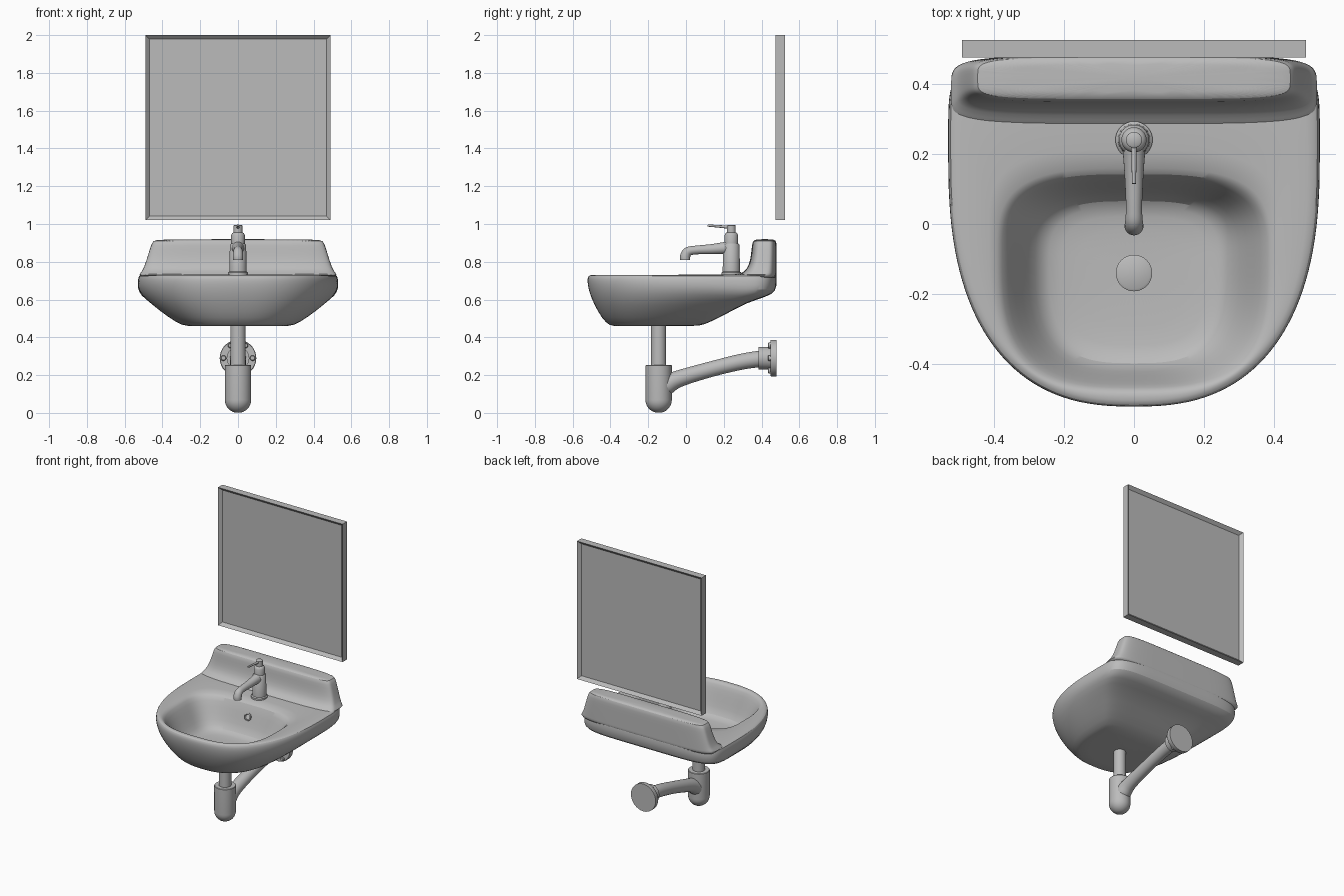
import bpy, bmesh, math
from mathutils import Vector

if "Cube" in bpy.data.objects:
    bpy.data.objects.remove(bpy.data.objects["Cube"])

grey = bpy.data.materials.new("soft grey")
grey.use_nodes = True
COLOUR = (0.5, 0.5, 0.5, 1)
grey.diffuse_color = COLOUR
grey.node_tree.nodes["Principled BSDF"].inputs["Base Color"].default_value = COLOUR


def finish(name, bm, smooth=True, subdivide=0):
    """Turn a bmesh into a named, shaded object."""
    bmesh.ops.recalc_face_normals(bm, faces=bm.faces)
    mesh = bpy.data.meshes.new(name)
    bm.to_mesh(mesh)
    bm.free()
    mesh.materials.append(grey)
    obj = bpy.data.objects.new(name, mesh)
    bpy.context.collection.objects.link(obj)
    if subdivide:
        obj.modifiers.new("smooth", "SUBSURF").levels = subdivide
        obj.modifiers["smooth"].render_levels = subdivide
    if smooth:
        bpy.ops.object.select_all(action="DESELECT")
        obj.select_set(True)
        bpy.context.view_layer.objects.active = obj
        bpy.ops.object.shade_smooth_by_angle(angle=math.radians(40))
    return obj


def loft(name, rings, **options):
    """Skin a list of equal-length point rings and cap both ends."""
    bm = bmesh.new()
    loops = [[bm.verts.new(p) for p in ring] for ring in rings]
    n = len(loops[0])
    for a, b in zip(loops, loops[1:]):
        for i in range(n):
            j = (i + 1) % n
            bm.faces.new((a[i], a[j], b[j], b[i]))
    bm.faces.new(loops[0])
    bm.faces.new(loops[-1])
    return finish(name, bm, **options)


def outline(half, front, back, z_front, z_back, n_front, n_back, split, count=72):
    """Superellipse ring with a different roundness in front and behind."""
    centre = front + split * (back - front)
    points = []
    for i in range(count):
        t = math.tau * (i + 0.5) / count
        c, s = math.cos(t), math.sin(t)
        n = n_back if s > 0 else n_front
        reach = back - centre if s > 0 else centre - front
        x = math.copysign(abs(c) ** (2 / n), c) * half
        y = centre + math.copysign(abs(s) ** (2 / n), s) * reach
        f = (y - front) / (back - front)
        points.append((x, y, z_front + (z_back - z_front) * f * f))
    return points


def turned(name, origin, axis, profile, sides=32):
    """Lathe of (distance along axis, radius) pairs."""
    turn = Vector((0, 0, 1)).rotation_difference(Vector(axis))
    rings = []
    for h, r in profile:
        rings.append([Vector(origin) + turn @ Vector((r * math.cos(math.tau * i / sides),
                      r * math.sin(math.tau * i / sides), h)) for i in range(sides)])
    return loft(name, rings)


def pipe(name, stations, sides=24):
    """Tube in the x = 0 plane through (y, z, radius) stations, smoothly curved."""
    rings = []
    pts = [Vector(s) for s in stations]
    pts = [2 * pts[0] - pts[1]] + pts + [2 * pts[-1] - pts[-2]]
    path = []
    for a, b, c, d in zip(pts, pts[1:], pts[2:], pts[3:]):
        for k in range(6):
            u = k / 6
            path.append(0.5 * (2 * b + (c - a) * u + (2 * a - 5 * b + 4 * c - d) * u * u
                               + (3 * b - a - 3 * c + d) * u ** 3))
    path.append(pts[-2])
    for i, (y, z, r) in enumerate(path):
        before, after = path[max(i - 1, 0)], path[min(i + 1, len(path) - 1)]
        way = Vector((0, after.x - before.x, after.y - before.y)).normalized()
        up = Vector((1, 0, 0)).cross(way)
        rings.append([Vector((0, y, z)) + r * (math.cos(a) * Vector((1, 0, 0)) + math.sin(a) * up)
                      for a in (math.tau * k / sides for k in range(sides))])
    return loft(name, rings)


# Basin: outer shell from the underside to the rim, then down into the bowl
shell = [(0.26, -0.37, 0.05, 0.46, 0.46), (0.295, -0.405, 0.09, 0.46, 0.463),
         (0.37, -0.445, 0.2, 0.5, 0.515), (0.46, -0.485, 0.32, 0.57, 0.585),
         (0.515, -0.512, 0.43, 0.635, 0.615), (0.532, -0.522, 0.478, 0.685, 0.645),
         (0.53, -0.522, 0.48, 0.71, 0.7), (0.525, -0.518, 0.48, 0.725, 0.73),
         (0.51, -0.505, 0.47, 0.73, 0.737)]
bowl = [(0.4, -0.483, 0.165, 0.73, 0.733), (0.378, -0.468, 0.142, 0.72, 0.72),
        (0.345, -0.447, 0.12, 0.66, 0.66), (0.3, -0.42, 0.09, 0.57, 0.57),
        (0.265, -0.4, 0.068, 0.525, 0.525), (0.225, -0.365, 0.03, 0.51, 0.51),
        (0.08, -0.22, -0.06, 0.505, 0.505)]
loft("basin", [outline(*r, 2.5, 6, 0.72) for r in shell]
     + [outline(*r, 3, 3.2, 0.62) for r in bowl], subdivide=1)

# Raised back ledge with a flared foot
ledge = [(0.528, 0.27, 0.48, 0.7), (0.524, 0.28, 0.48, 0.735), (0.508, 0.312, 0.48, 0.748),
         (0.492, 0.335, 0.48, 0.785), (0.475, 0.345, 0.48, 0.84), (0.46, 0.349, 0.48, 0.89),
         (0.448, 0.355, 0.476, 0.912), (0.425, 0.372, 0.462, 0.92)]
loft("back_ledge", [outline(h, f, b, z, z, 5, 5, 0.5) for h, f, b, z in ledge], subdivide=1)

# Drain cover and overflow ring
turned("drain_cover", (0, -0.14, 0.5), (0, 0, 1), [(0, 0.052), (0.012, 0.052), (0.016, 0.045)])
turned("overflow_ring", (0, 0.118, 0.635), (0, -0.9, 0.44),
       [(0, 0.026), (0.016, 0.026), (0.018, 0.019), (0.008, 0.016)])

# Tap: body, spout and lever
turned("tap_body", (0, 0.24, 0.73), (0, 0, 1),
       [(0, 0.053), (0.012, 0.053), (0.018, 0.046), (0.16, 0.043), (0.168, 0.036), (0.21, 0.036),
        (0.222, 0.03), (0.226, 0.023), (0.262, 0.023), (0.266, 0.018)])
pipe("tap_spout", [(0.23, 0.875, 0.034), (0.14, 0.867, 0.027), (0.05, 0.862, 0.023),
                   (0.01, 0.853, 0.025), (-0.004, 0.83, 0.027), (-0.005, 0.81, 0.027)])
pipe("tap_lever", [(0.24, 0.982, 0.009), (0.18, 0.987, 0.007), (0.115, 0.992, 0.006)], 12)

# Waste: tail pipe, rounded trap cup, outlet pipe
turned("tail_pipe", (0, -0.145, 0.24), (0, 0, 1), [(0, 0.04), (0.23, 0.04)])
dome = [(0.07 * (1 - math.cos(a)), 0.07 * math.sin(a))
        for a in (math.pi / 2 * k / 8 for k in range(1, 9))]
turned("trap_cup", (0, -0.145, 0), (0, 0, 1), dome + [(0.25, 0.07), (0.253, 0.067)])
pipe("outlet_pipe", [(-0.11, 0.145, 0.055), (-0.04, 0.18, 0.045), (0.12, 0.228, 0.041),
                     (0.29, 0.27, 0.042), (0.42, 0.29, 0.044)])

# Wall flange with a ring of bolts
turned("flange_collar", (0, 0.385, 0.29), (0, 1, 0), [(0, 0.06), (0.07, 0.06)])
turned("wall_flange", (0, 0.447, 0.29), (0, 1, 0), [(0, 0.094), (0.004, 0.097), (0.033, 0.097)])
for k in range(6):
    a = math.tau * k / 6
    turned("flange_bolt", (0.077 * math.cos(a), 0.433, 0.29 + 0.077 * math.sin(a)), (0, 1, 0),
           [(0, 0.011), (0.004, 0.015), (0.02, 0.015)], 12)

# Mirror: slab with a slope-sided recess on the front and back
bm = bmesh.new()
bmesh.ops.create_cube(bm, size=1)
for v in bm.verts:
    v.co = Vector((v.co.x * 0.98, 0.5 + v.co.y * 0.05, 1.51 + v.co.z * 0.98))
bm.normal_update()
broad = [f for f in bm.faces if abs(f.normal.y) > 0.9]
bmesh.ops.inset_individual(bm, faces=broad, thickness=0.03, depth=-0.02)
finish("mirror", bm, smooth=False)
